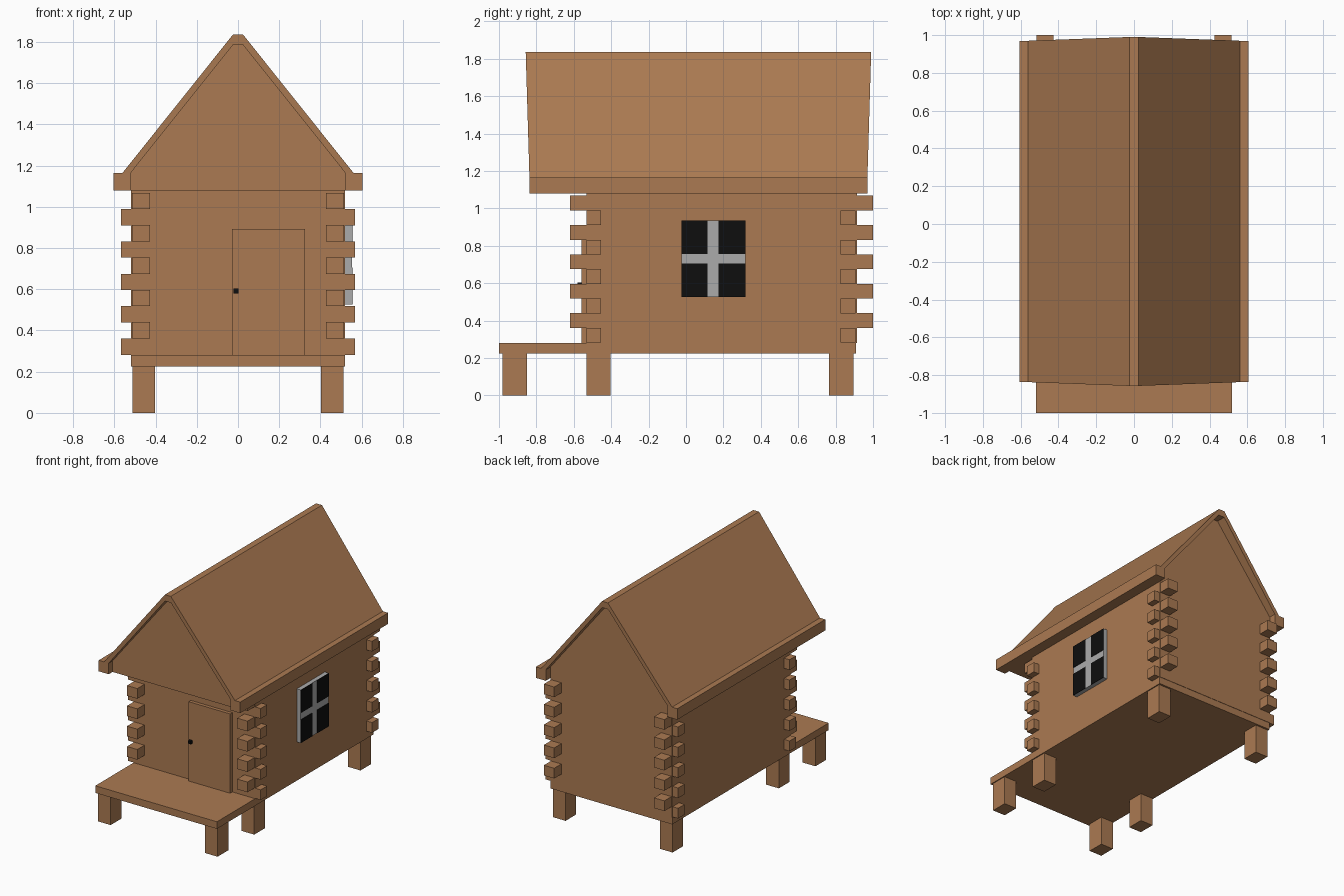
import bpy, bmesh

if "Cube" in bpy.data.objects:
    bpy.data.objects.remove(bpy.data.objects["Cube"])


def material(name, rgb):
    m = bpy.data.materials.new(name)
    m.diffuse_color = (*rgb, 1)
    m.use_nodes = True
    m.node_tree.nodes["Principled BSDF"].inputs["Base Color"].default_value = m.diffuse_color
    return m


WOOD = material("brown wood", (0.407, 0.195, 0.084))
GREY = material("grey frame", (0.407, 0.407, 0.407))
BLACK = material("black", (0.0044, 0.0044, 0.0044))


def finish(name, bm, mat):
    bmesh.ops.recalc_face_normals(bm, faces=bm.faces[:])
    me = bpy.data.meshes.new(name)
    bm.to_mesh(me)
    bm.free()
    me.materials.append(mat)
    ob = bpy.data.objects.new(name, me)
    bpy.context.collection.objects.link(ob)
    return ob


def box(name, x, y, z, mat=WOOD):
    bm = bmesh.new()
    bmesh.ops.create_cube(bm, size=1)
    for v in bm.verts:
        for i, (lo, hi) in enumerate((x, y, z)):
            v.co[i] = lo if v.co[i] < 0 else hi
    return finish(name, bm, mat)


def prism(name, profile, ends, mat=WOOD):
    """Extrude an (x, z) outline along y; ends(z) gives the front and back y."""
    bm = bmesh.new()
    front = [bm.verts.new((px, ends(pz)[0], pz)) for px, pz in profile]
    back = [bm.verts.new((px, ends(pz)[1], pz)) for px, pz in profile]
    bm.faces.new(front)
    bm.faces.new(back[::-1])
    n = len(profile)
    for i in range(n):
        j = (i + 1) % n
        bm.faces.new((front[i], back[i], back[j], front[j]))
    return finish(name, bm, mat)


# Floor with porch, and the cabin walls
box("floor", (-0.52, 0.52), (-1.0, 0.91), (0.225, 0.28))
box("walls", (-0.52, 0.52), (-0.533, 0.913), (0.28, 1.08))

# Loft with gable ends, overhanging the front wall
prism("gable_loft",
      [(-0.52, 1.08), (0.52, 1.08), (0.52, 1.165), (0.025, 1.785),
       (-0.025, 1.785), (-0.52, 1.165)],
      lambda z: (-0.79, 0.913))


# Roof shell, its ends leaning outward toward the ridge
def roof_ends(z):
    t = (z - 1.165) / 0.67
    return -0.837 - 0.02 * t, 0.97 + 0.02 * t


prism("roof",
      [(-0.56, 1.165), (-0.025, 1.835), (0.025, 1.835), (0.56, 1.165),
       (0.52, 1.165), (0.025, 1.785), (-0.025, 1.785), (-0.52, 1.165)],
      roof_ends)

for s, side in ((-1, "left"), (1, "right")):
    def span(a, b):
        return tuple(sorted((s * a, s * b)))

    # Eave beams
    box(f"{side}_eave_beam", span(0.52, 0.605), (-0.837, 0.97), (1.08, 1.165))

    # Legs
    for label, y0 in (("porch", -0.98), ("middle", -0.533), ("back", 0.765)):
        box(f"{side}_{label}_leg", span(0.403, 0.512), (y0, y0 + 0.13), (0, 0.225))

    # Interlocking log ends at the corners
    for i in range(5):
        z = 0.282 + 0.157 * i
        for label, y in (("front", (-0.533, -0.455)), ("back", (0.827, 0.907))):
            box(f"{side}_{label}_cross_log_{i + 1}", span(0.5, 0.567), y, (z, z + 0.079))
        z += 0.079
        for label, y in (("front", (-0.62, -0.5)), ("back", (0.88, 1.0))):
            box(f"{side}_{label}_long_log_{i + 1}", span(0.427, 0.515), y, (z, z + 0.079))

# Door and knob
box("door", (-0.03, 0.325), (-0.56, -0.53), (0.28, 0.893))
box("door_knob", (-0.022, 0.002), (-0.58, -0.56), (0.579, 0.603), BLACK)

# Window: grey box with four black panes
box("window_frame", (0.51, 0.553), (-0.025, 0.317), (0.525, 0.935), GREY)
for i, y in enumerate(((-0.025, 0.114), (0.175, 0.317))):
    for j, z in enumerate(((0.525, 0.705), (0.757, 0.935))):
        box(f"window_pane_{2 * i + j + 1}", (0.553, 0.556), y, z, BLACK)
